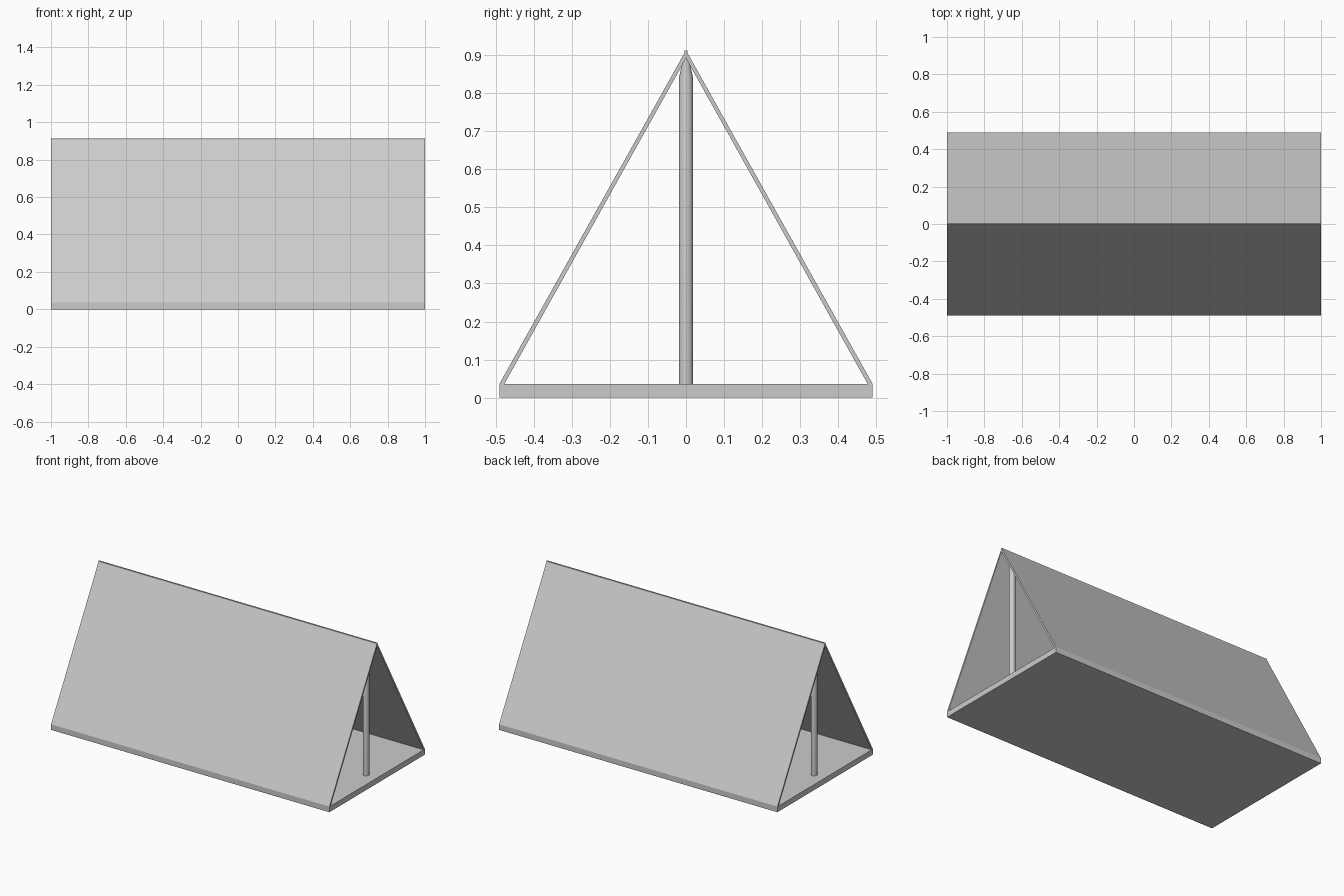
import bpy, bmesh

if "Cube" in bpy.data.objects:
    bpy.data.objects.remove(bpy.data.objects["Cube"])

def extrude_x(name, profile):
    # prism along x from a (y, z) cross-section
    bm = bmesh.new()
    face = bm.faces.new([bm.verts.new((-1, y, z)) for y, z in profile])
    new = bmesh.ops.extrude_face_region(bm, geom=[face])["geom"]
    bmesh.ops.translate(bm, vec=(2, 0, 0),
                        verts=[v for v in new if isinstance(v, bmesh.types.BMVert)])
    bmesh.ops.recalc_face_normals(bm, faces=bm.faces[:])
    me = bpy.data.meshes.new(name)
    bm.to_mesh(me)
    bm.free()
    ob = bpy.data.objects.new(name, me)
    bpy.context.collection.objects.link(ob)
    return ob

# Floor slab
extrude_x("floor", [(-0.49, 0), (0.49, 0), (0.49, 0.036), (-0.49, 0.036)])

# Two sloping canvas sides meeting at a thin ridge
half = [(0.49, 0.036), (0.004, 0.905), (0.004, 0.912)]
inner = [(0.477, 0.036), (0, 0.891)]
outline = half + [(-y, z) for y, z in reversed(half)]
extrude_x("canvas", outline + [(-0.477, 0.036)] + [inner[1], inner[0]])

# Upright poles with tapered tips, one near each opening
def pole(name, x):
    bm = bmesh.new()
    rings = [(0.019, 0.036), (0.019, 0.838), (0.005, 0.9)]
    for (r1, z1), (r2, z2), caps in ((rings[0], rings[1], False),
                                     (rings[1], rings[2], False)):
        made = bmesh.ops.create_cone(bm, segments=32, radius1=r1, radius2=r2,
                                     depth=z2 - z1, cap_ends=caps)
        bmesh.ops.translate(bm, vec=(x, 0, (z1 + z2) / 2), verts=made["verts"])
    bmesh.ops.remove_doubles(bm, verts=bm.verts[:], dist=0.0002)
    bmesh.ops.holes_fill(bm, edges=bm.edges[:], sides=0)
    bmesh.ops.recalc_face_normals(bm, faces=bm.faces[:])
    me = bpy.data.meshes.new(name)
    bm.to_mesh(me)
    bm.free()
    ob = bpy.data.objects.new(name, me)
    bpy.context.collection.objects.link(ob)
    bpy.ops.object.select_all(action='DESELECT')
    ob.select_set(True)
    bpy.context.view_layer.objects.active = ob
    bpy.ops.object.shade_smooth_by_angle()

pole("right_pole", 0.92)
pole("left_pole", -0.92)
